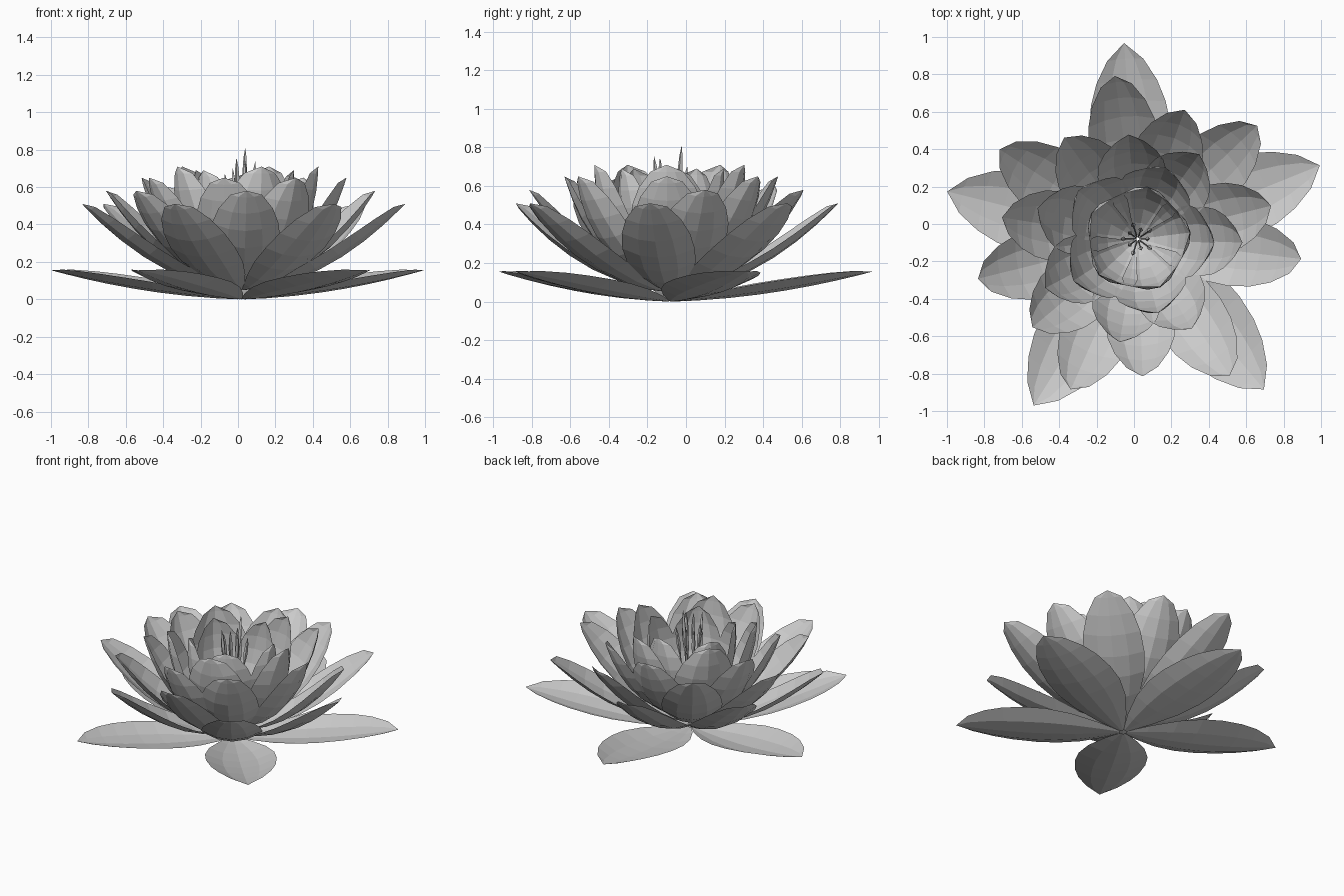
import bpy, bmesh, math, random
from mathutils import Vector, Matrix

cube = bpy.data.objects.get("Cube")
if cube:
    bpy.data.objects.remove(cube)

random.seed(4)
CENTRE = Vector((0.02, -0.08, 0))

grey = bpy.data.materials.new("pale_grey")
grey.use_nodes = True
colour = (0.6, 0.6, 0.6, 1)
grey.diffuse_color = colour
for node in grey.node_tree.nodes:
    if node.type == 'BSDF_PRINCIPLED':
        node.inputs["Base Color"].default_value = colour

# Petal outlines: share of the length, share of the half width
POINTED = [(0, 0.08), (0.12, 0.44), (0.28, 0.8), (0.43, 0.98), (0.56, 1),
           (0.7, 0.91), (0.81, 0.74), (0.92, 0.44), (1, 0)]
BLUNT = [(0, 0.08), (0.12, 0.36), (0.28, 0.7), (0.45, 0.94), (0.6, 1),
         (0.74, 0.94), (0.86, 0.76), (0.96, 0.44), (1, 0)]
ACROSS = (-1, -0.5, 0, 0.5, 1)


def add_object(name, bm):
    mesh = bpy.data.meshes.new(name)
    bm.to_mesh(mesh)
    bm.free()
    mesh.materials.append(grey)
    obj = bpy.data.objects.new(name, mesh)
    obj.location = CENTRE
    bpy.context.collection.objects.link(obj)
    return obj


def add_petal(bm, angle, outline, radius, base_z, tip_z, half_width, bend, cup):
    """Cupped leaf whose midrib is a quadratic curve from the base to the tip."""
    start = Vector((0.02, base_z))
    end = Vector((radius, tip_z))
    ctrl = Vector((radius * bend[0], base_z + (tip_z - base_z) * bend[1]))
    turn = Matrix.Rotation(math.radians(angle), 3, 'Z')
    rows = []
    for t, share in outline:
        mid = start * (1 - t) ** 2 + ctrl * 2 * t * (1 - t) + end * t ** 2
        along = ((ctrl - start) * (1 - t) + (end - ctrl) * t).normalized()
        w = half_width * share
        row = []
        for s in ACROSS if share else (0,):
            lift = cup * w * s * s
            p = Vector((mid.x - along.y * lift, w * s, mid.y + along.x * lift))
            row.append(bm.verts.new(turn @ p))
        rows.append(row)
    for a, b in zip(rows, rows[1:]):
        for i in range(len(ACROSS) - 1):
            if len(b) == 1:
                bm.faces.new((a[i], b[0], a[i + 1]))
            else:
                bm.faces.new((a[i], b[i], b[i + 1], a[i + 1]))


def spread(count, first):
    return [first + 360 * k / count for k in range(count)]


# Rings: name, angles, outline, radius, base z, tip z, half width, bend, cup
RINGS = [
    ("base_petals", spread(5, 22), POINTED, 1.05, 0.0, 0.155, 0.22, (0.5, 0.1), 0.27),
    ("outer_petals", (-7, 43.5, 98, 147, 194, 246, 304), BLUNT,
     0.88, 0.05, 0.51, 0.19, (0.52, 0.05), 0.3),
    ("lower_middle_petals", (14, 70, 171, 220, 272), BLUNT,
     0.735, 0.06, 0.58, 0.19, (0.6, 0.1), 0.35),
    ("raised_middle_petal", (126,), BLUNT, 0.67, 0.06, 0.6, 0.19, (0.6, 0.1), 0.35),
    ("upper_middle_petals", (-2, 54, 95, 163, 208, 260, 301), BLUNT,
     0.56, 0.07, 0.65, 0.185, (0.75, 0.17), 0.4),
    ("inner_petals", spread(5, -3), BLUNT, 0.41, 0.07, 0.71, 0.195, (0.97, 0.25), 0.45),
    ("heart_petals", spread(5, 7), BLUNT, 0.28, 0.08, 0.69, 0.17, (1.15, 0.3), 0.5),
]
for name, angles, *shape in RINGS:
    bm = bmesh.new()
    for angle in angles:
        add_petal(bm, angle, *shape)
    add_object(name, bm)

# Stamens: thin square stalks that swell near the top and end in a point
STALK = [(0, 0.004), (0.68, 0.004), (0.82, 0.013), (0.93, 0.009), (1, 0.001)]
bm = bmesh.new()
for k in range(10):
    angle = math.tau * k / 10
    lean = 0.09 if k % 2 else 0.06
    height = 0.805 if k == 2 else random.uniform(0.66, 0.76)
    top = Vector((lean * math.cos(angle), lean * math.sin(angle), height))
    foot = Vector((top.x * 0.15, top.y * 0.15, 0.08))
    rings = []
    for t, r in STALK:
        c = foot.lerp(top, t)
        rings.append([bm.verts.new(c + Vector((r * math.cos(q), r * math.sin(q), 0)))
                      for q in (angle + math.pi / 2 * i for i in range(4))])
    for a, b in zip(rings, rings[1:]):
        for i in range(4):
            j = (i + 1) % 4
            bm.faces.new((a[i], a[j], b[j], b[i]))
    bm.faces.new(rings[-1])
add_object("stamens", bm)
